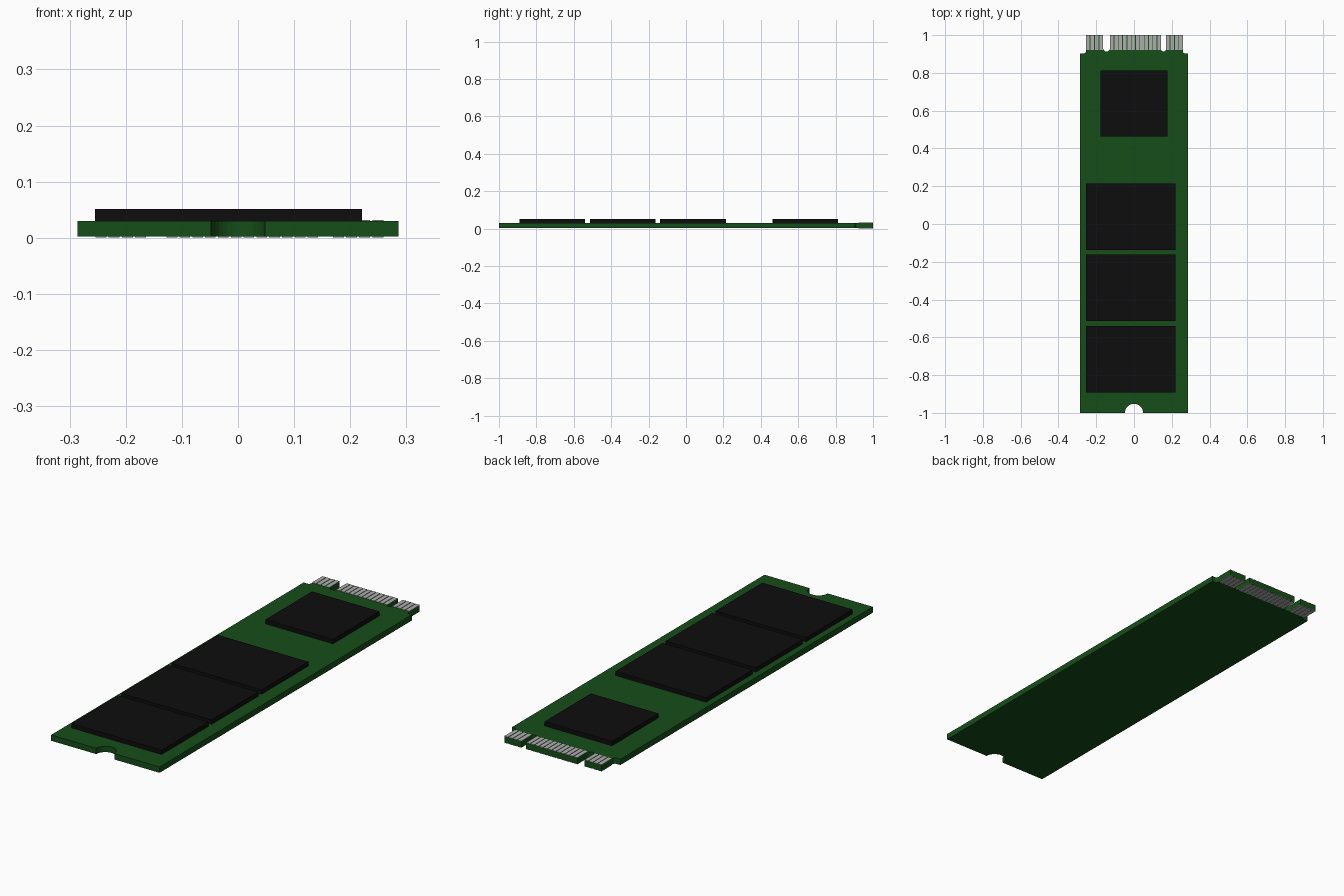
import bpy, bmesh, math

if "Cube" in bpy.data.objects:
    bpy.data.objects.remove(bpy.data.objects["Cube"])

def material(name, rgb):
    m = bpy.data.materials.new(name)
    m.diffuse_color = (*rgb, 1)
    m.use_nodes = True
    m.node_tree.nodes["Principled BSDF"].inputs["Base Color"].default_value = m.diffuse_color
    return m

GREEN = material("board_green", (0.008, 0.075, 0.009))
BLACK = material("chip_black", (0.004, 0.004, 0.004))
SILVER = material("contact_silver", (0.42, 0.42, 0.42))

Z0, Z1 = 0.002, 0.030     # board underside and top
CHIP_TOP = 0.051
LIP = 0.002               # contact thickness

def finish(bm, name, mat):
    bmesh.ops.recalc_face_normals(bm, faces=bm.faces)
    me = bpy.data.meshes.new(name)
    bm.to_mesh(me)
    bm.free()
    me.materials.append(mat)
    ob = bpy.data.objects.new(name, me)
    bpy.context.collection.objects.link(ob)
    return ob

def add_box(bm, x0, x1, y0, y1, z0, z1):
    vs = bmesh.ops.create_cube(bm, size=1)["verts"]
    for v in vs:
        v.co.x = x1 if v.co.x > 0 else x0
        v.co.y = y1 if v.co.y > 0 else y0
        v.co.z = z1 if v.co.z > 0 else z0

def box(name, mat, *dims):
    bm = bmesh.new()
    add_box(bm, *dims)
    return finish(bm, name, mat)

def arc(cx, cy, r, a0, a1, n):
    return [(cx + r * math.cos(math.radians(a0 + (a1 - a0) * i / n)),
             cy + r * math.sin(math.radians(a0 + (a1 - a0) * i / n)))
            for i in range(n + 1)]

# Circuit board outline: screw notch, shoulders, edge tab with two key slots
outline = [(-0.286, -1)]
outline += arc(0, -1, 0.048, 180, 0, 16)
outline += [(0.286, -1), (0.286, 0.903), (0.271, 0.903)]
outline += arc(0.271, 0.915, 0.012, 270, 180, 4)[1:]
outline += [(0.259, 1)]
for x0, x1 in ((0.143, 0.169), (-0.164, -0.127)):
    r = (x1 - x0) / 2
    outline.append((x1, 1))
    outline += arc((x0 + x1) / 2, 0.913 + r, r, 0, -180, 8)
    outline.append((x0, 1))
outline += [(-0.254, 1)]
outline += arc(-0.266, 0.915, 0.012, 0, -90, 4)
outline += [(-0.286, 0.903)]

bm = bmesh.new()
face = bm.faces.new([bm.verts.new((x, y, Z0)) for x, y in outline])
ext = bmesh.ops.extrude_face_region(bm, geom=[face])["geom"]
for v in ext:
    if isinstance(v, bmesh.types.BMVert):
        v.co.z = Z1
bmesh.ops.triangulate(bm, faces=[f for f in bm.faces if len(f.verts) > 4])
finish(bm, "circuit_board", GREEN)

# Chips
box("controller_chip", BLACK, -0.178, 0.178, 0.462, 0.812, Z1, CHIP_TOP)
for i in range(3):
    y = 0.214 - 0.3765 * i
    box(f"memory_chip_{i + 1}", BLACK, -0.255, 0.221, y - 0.352, y, Z1, CHIP_TOP)

# Edge contacts in three groups on both faces
for side, z0, z1 in (("top", Z1, Z1 + LIP), ("bottom", Z0 - LIP, Z0)):
    bm = bmesh.new()
    for x0, x1, n in ((-0.254, -0.164, 4), (-0.127, 0.143, 12), (0.169, 0.259, 4)):
        gap = 0.004
        w = (x1 - x0 - gap * (n - 1)) / n
        for i in range(n):
            a = x0 + i * (w + gap)
            add_box(bm, a, a + w, 0.921, 1.0, z0, z1)
    finish(bm, f"{side}_contacts", SILVER)
